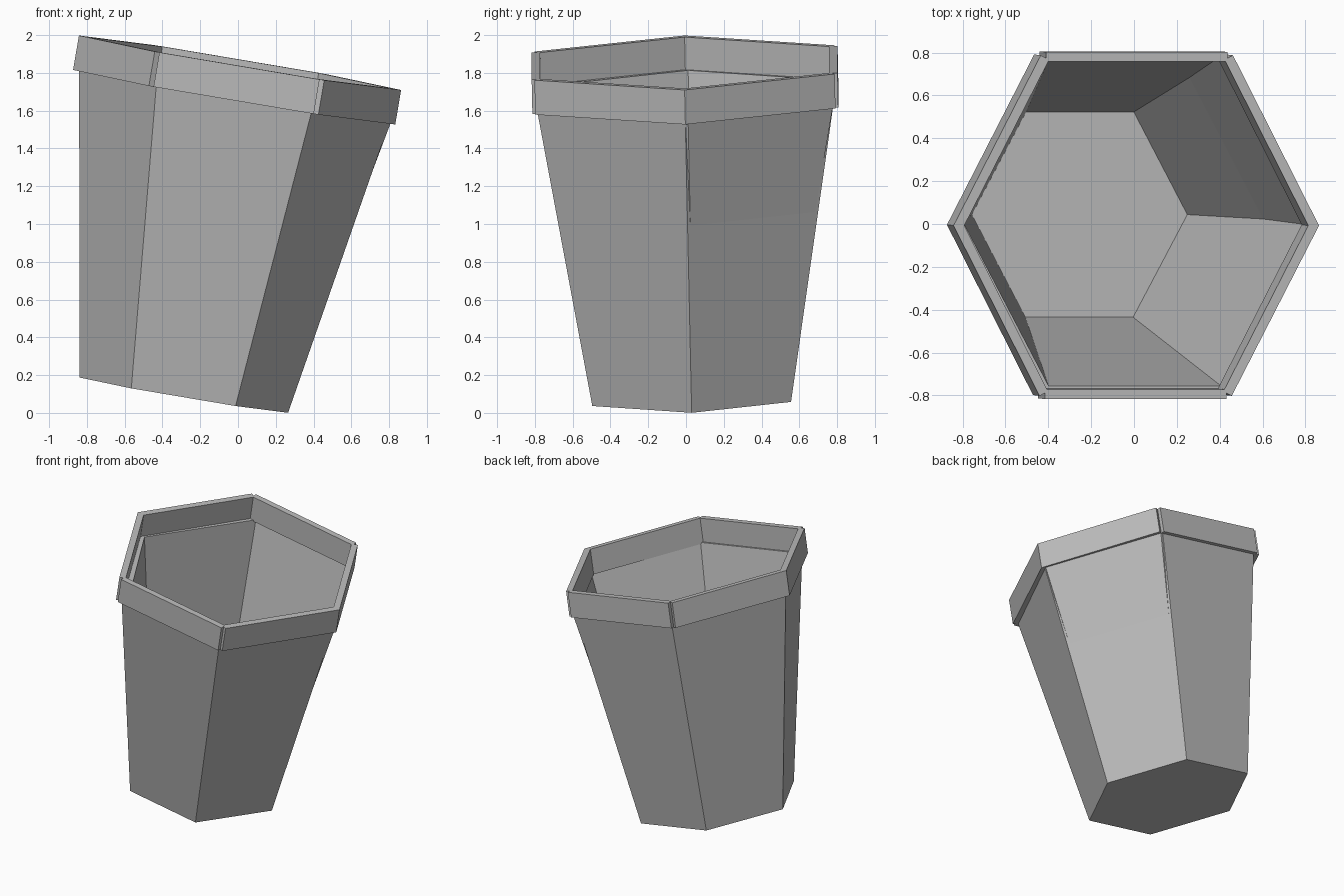
import bpy, bmesh
from math import cos, sin, radians, pi
from mathutils import Matrix, Vector, Euler

cube = bpy.data.objects.get("Cube")
if cube:
    bpy.data.objects.remove(cube, do_unlink=True)

grey = bpy.data.materials.new("plain grey")
grey.use_nodes = True
grey.diffuse_color = (0.5, 0.5, 0.5, 1)
grey.node_tree.nodes["Principled BSDF"].inputs["Base Color"].default_value = (0.5, 0.5, 0.5, 1)

# The whole bucket leans over
LEAN = Matrix.Translation((-0.287, 0.03, 0.094)) @ Euler((radians(1.2), radians(9.6), 0)).to_matrix().to_4x4()
STRETCH = 1.085                 # hexagon is a little deeper than regular
RIM_LOW, RIM_HIGH = 1.60, 1.785


def finish(name, bm):
    bmesh.ops.recalc_face_normals(bm, faces=bm.faces)
    mesh = bpy.data.meshes.new(name)
    bm.to_mesh(mesh)
    bm.free()
    mesh.materials.append(grey)
    obj = bpy.data.objects.new(name, mesh)
    bpy.context.collection.objects.link(obj)
    obj.matrix_world = LEAN


def hexagon(bm, r, z, dx=0.0, dy=0.0):
    return [bm.verts.new((r * cos(k * pi / 3) + dx, STRETCH * r * sin(k * pi / 3) + dy, z)) for k in range(6)]


# Tapered hollow bucket: outer wall, lip, slightly offset inner wall and floor
bm = bmesh.new()
loops = [hexagon(bm, 0.56, 0),
         hexagon(bm, 0.834, RIM_LOW + 0.01),
         hexagon(bm, 0.816, RIM_LOW + 0.01, 0.025, 0.015),
         hexagon(bm, 0.51, 0.05, 0.025, 0.015)]
for a, b in zip(loops, loops[1:]):
    for i in range(6):
        j = (i + 1) % 6
        bm.faces.new((a[i], a[j], b[j], b[i]))
bm.faces.new(loops[0])
bm.faces.new(loops[-1])
finish("bucket_body", bm)


# Rim: six square-ended plates around the mouth
def rim_plate(name, p, q, thick=0.045):
    p, q = Vector(p), Vector(q)
    along = (q - p).normalized()
    inward = Vector((-along.y, along.x)) * thick
    bm = bmesh.new()
    face = bm.faces.new([bm.verts.new((c.x, c.y, RIM_LOW)) for c in (p, q, q + inward, p + inward)])
    top = bmesh.ops.extrude_face_region(bm, geom=[face], use_keep_orig=True)
    bmesh.ops.translate(bm, vec=(0, 0, RIM_HIGH - RIM_LOW),
                        verts=[g for g in top["geom"] if isinstance(g, bmesh.types.BMVert)])
    finish(name, bm)


for side, s in (("front", 1), ("back", -1)):
    rim_plate(f"rim_{side}", (-0.43 * s, -0.81 * s), (0.43 * s, -0.81 * s))
    rim_plate(f"rim_{side}_diagonal_a", (0.455 * s, -0.795 * s), (0.865 * s, 0))
    rim_plate(f"rim_{side}_diagonal_b", (-0.865 * s, 0), (-0.455 * s, -0.795 * s))
